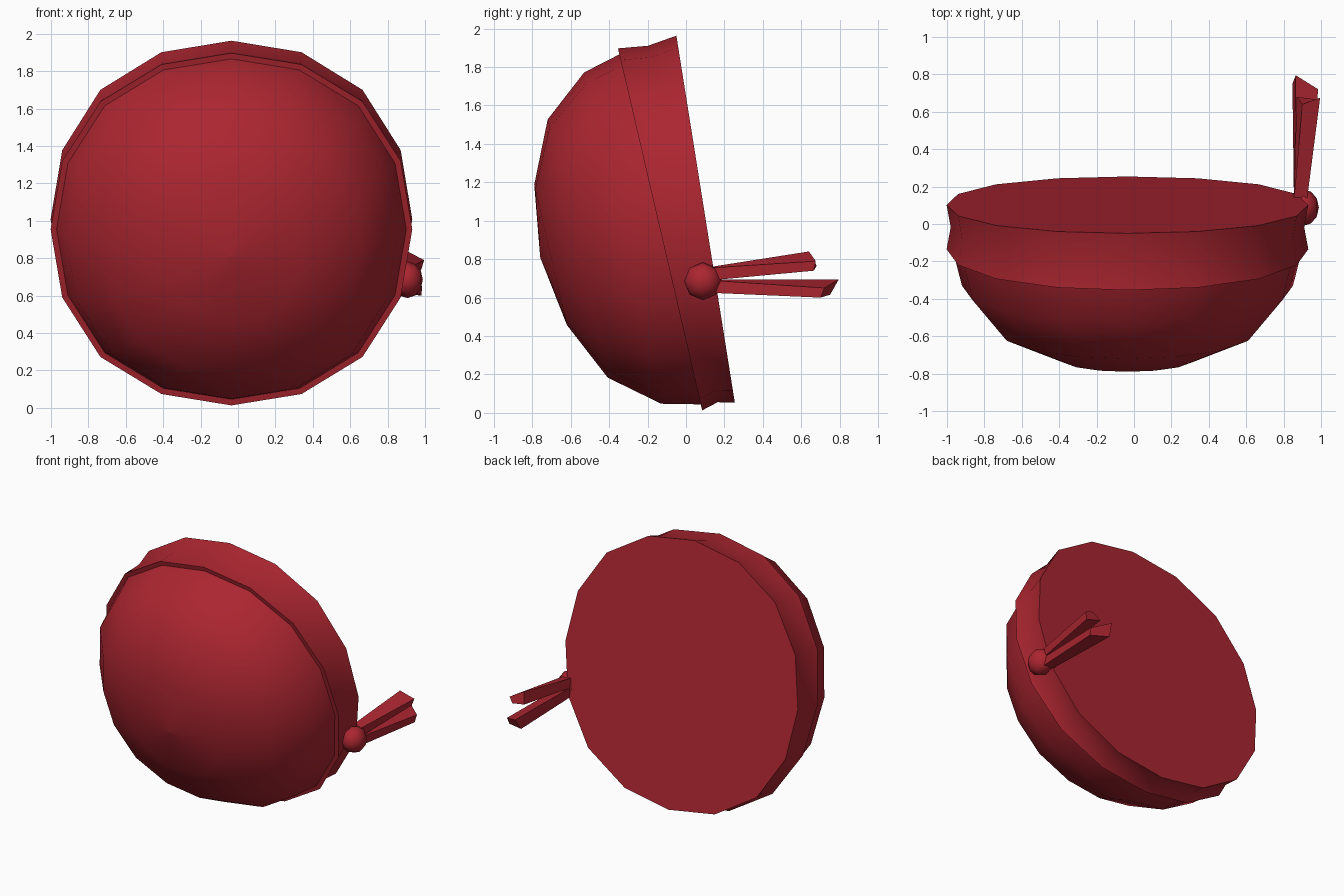
import bpy
from math import sin, cos, pi, radians
from mathutils import Vector

cube = bpy.data.objects.get("Cube")
if cube:
    bpy.data.objects.remove(cube)

red = bpy.data.materials.new("deep_red")
red.use_nodes = True
colour = (0.41, 0.019, 0.03, 1)
red.diffuse_color = colour
red.node_tree.nodes["Principled BSDF"].inputs["Base Color"].default_value = colour

SIDES = 16


def make(name, verts, faces, smooth=None):
    mesh = bpy.data.meshes.new(name)
    mesh.from_pydata(verts, [], faces)
    mesh.materials.append(red)
    obj = bpy.data.objects.new(name, mesh)
    bpy.context.collection.objects.link(obj)
    bpy.ops.object.select_all(action='DESELECT')
    obj.select_set(True)
    bpy.context.view_layer.objects.active = obj
    bpy.ops.object.mode_set(mode='EDIT')
    bpy.ops.mesh.select_all(action='SELECT')
    bpy.ops.mesh.normals_make_consistent(inside=False)
    bpy.ops.object.mode_set(mode='OBJECT')
    if smooth:
        bpy.ops.object.shade_smooth_by_angle(angle=radians(smooth))
    return obj


def ring(y, z, tilt, radius, forward=0.0):
    """Slightly squared ring, leaning forward at the top by the tilt in degrees."""
    t = radians(tilt)
    up = Vector((0, -sin(t), cos(t)))
    ahead = Vector((0, -cos(t), -sin(t)))
    centre = Vector((-0.035, y, z)) + ahead * forward
    points = []
    for i in range(SIDES):
        a = 2 * pi * i / SIDES
        r = radius * (1 + 0.025 * sin(2 * a) ** 2)
        points.append(centre + Vector((r * sin(a), 0, 0)) + up * r * cos(a))
    return points


def loft(name, rings, smooth):
    """Join rings with quads and close both ends."""
    n = len(rings[0])
    verts = [v for r in rings for v in r]
    faces = [(k * n + i, k * n + (i + 1) % n, (k + 1) * n + (i + 1) % n, (k + 1) * n + i)
             for k in range(len(rings) - 1) for i in range(n)]
    faces.append(tuple(range(n)))
    faces.append(tuple(range(len(verts) - n, len(verts))))
    return make(name, verts, faces, smooth)


# Domed front
profile = [(0, 0.935), (0.2, 0.885), (0.44, 0.69), (0.585, 0.375), (0.64, 0.004)]
loft("dome", [ring(-0.135, 0.955, 13.1, r, d) for d, r in profile], 35)

# Wedge-shaped band, pinched in the middle, with a flat back
loft("band", [ring(-0.135, 0.955, 13.1, 0.967),
              ring(-0.017, 0.983, 11.1, 0.945),
              ring(0.102, 1.008, 9.05, 0.967)], 35)

# Knot on the side
bpy.ops.mesh.primitive_uv_sphere_add(segments=8, ring_count=6, radius=0.098,
                                     location=(0.905, 0.088, 0.685),
                                     rotation=(0, pi / 2, 0))
knot = bpy.context.object
knot.name = "knot"
knot.scale = (1, 1, 0.85)
knot.data.materials.append(red)
bpy.ops.object.shade_smooth_by_angle(angle=radians(60))

# Two flaring ties running backwards from the knot
for name, z, end in (
        ("upper_tie", 0.725, [(0.9, 0.64, 0.84), (0.995, 0.675, 0.79),
                              (0.98, 0.665, 0.74), (0.87, 0.68, 0.765)]),
        ("lower_tie", 0.66, [(0.865, 0.795, 0.695), (0.985, 0.72, 0.65),
                             (0.98, 0.7, 0.6), (0.847, 0.75, 0.615)])):
    start = [(0.855 + dx, 0.13, z + dz)
             for dx, dz in ((0, 0.035), (0.07, 0.03), (0.07, -0.035), (0, -0.035))]
    loft(name, [start, end], None)
